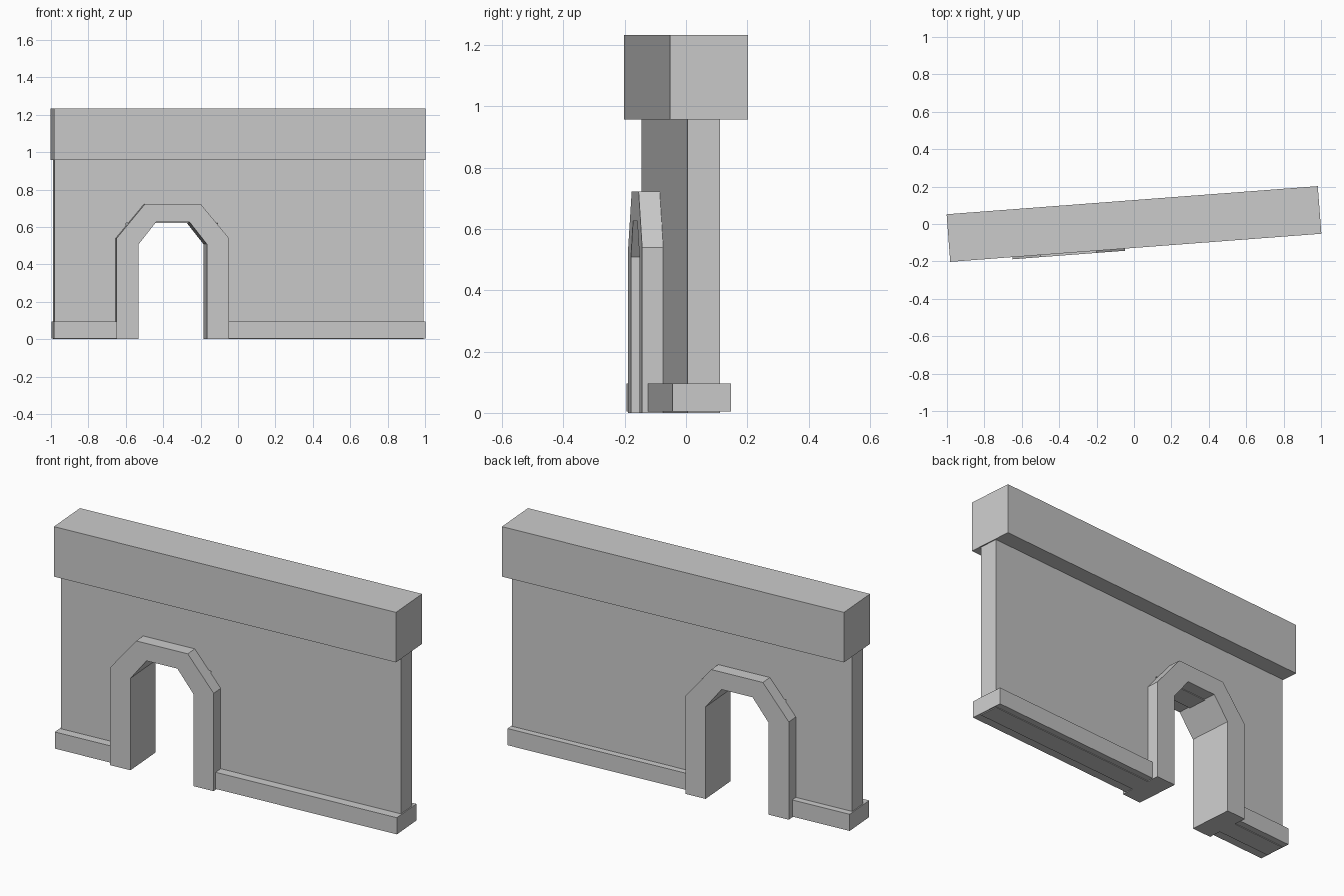
import bpy, bmesh
from math import radians
from mathutils import Matrix

if "Cube" in bpy.data.objects:
    bpy.data.objects.remove(bpy.data.objects["Cube"])

TURN = Matrix.Rotation(radians(4.33), 4, 'Z')   # the whole wall is slightly turned
ARCH_X = -0.36                                   # centre of the doorway


def extrude_profile(name, pts, y0, y1):
    """Extrude an XZ outline from y0 (front) to y1 (back)."""
    bm = bmesh.new()
    face = bm.faces.new([bm.verts.new((x, y0, z)) for x, z in pts])
    res = bmesh.ops.extrude_face_region(bm, geom=[face])
    verts = [v for v in res["geom"] if isinstance(v, bmesh.types.BMVert)]
    bmesh.ops.translate(bm, verts=verts, vec=(0, y1 - y0, 0))
    bmesh.ops.recalc_face_normals(bm, faces=bm.faces)
    bm.transform(TURN)
    mesh = bpy.data.meshes.new(name)
    bm.to_mesh(mesh)
    bm.free()
    obj = bpy.data.objects.new(name, mesh)
    bpy.context.collection.objects.link(obj)
    return obj


def box(name, x0, x1, y0, y1, z0, z1):
    return extrude_profile(name, [(x0, z0), (x1, z0), (x1, z1), (x0, z1)], y0, y1)


def arch_side(half, spring, top_half, top):
    """Left-to-right outline of a three-sided arch on two legs."""
    left = [(-half, 0), (-half, spring), (-top_half, top)]
    right = [(-x, z) for x, z in reversed(left)]
    return [(ARCH_X + x, z) for x, z in left + right]


# Wall panel with a rectangular doorway hidden behind the frame
a, b = ARCH_X - 0.245, ARCH_X + 0.245
extrude_profile("wall_panel", [
    (-0.989, 0), (a, 0), (a, 0.622), (b, 0.622), (b, 0),
    (0.989, 0), (0.989, 0.957), (-0.989, 0.957)], -0.07, 0.037)

# Heavy coping on top
box("top_coping", -0.995, 0.995, -0.1275, 0.1275, 0.957, 1.233)

# Skirting at the foot, one piece each side of the doorway
box("left_skirting", -0.995, ARCH_X - 0.25, -0.119, 0.072, 0.004, 0.096)
box("right_skirting", ARCH_X + 0.25, 0.995, -0.119, 0.072, 0.004, 0.096)

# Faceted arch frame running through the wall
outer = arch_side(0.301, 0.54, 0.15, 0.722)
inner = arch_side(0.183, 0.508, 0.09, 0.626)
extrude_profile("arch_frame", outer + inner[::-1], -0.139, 0.106)
